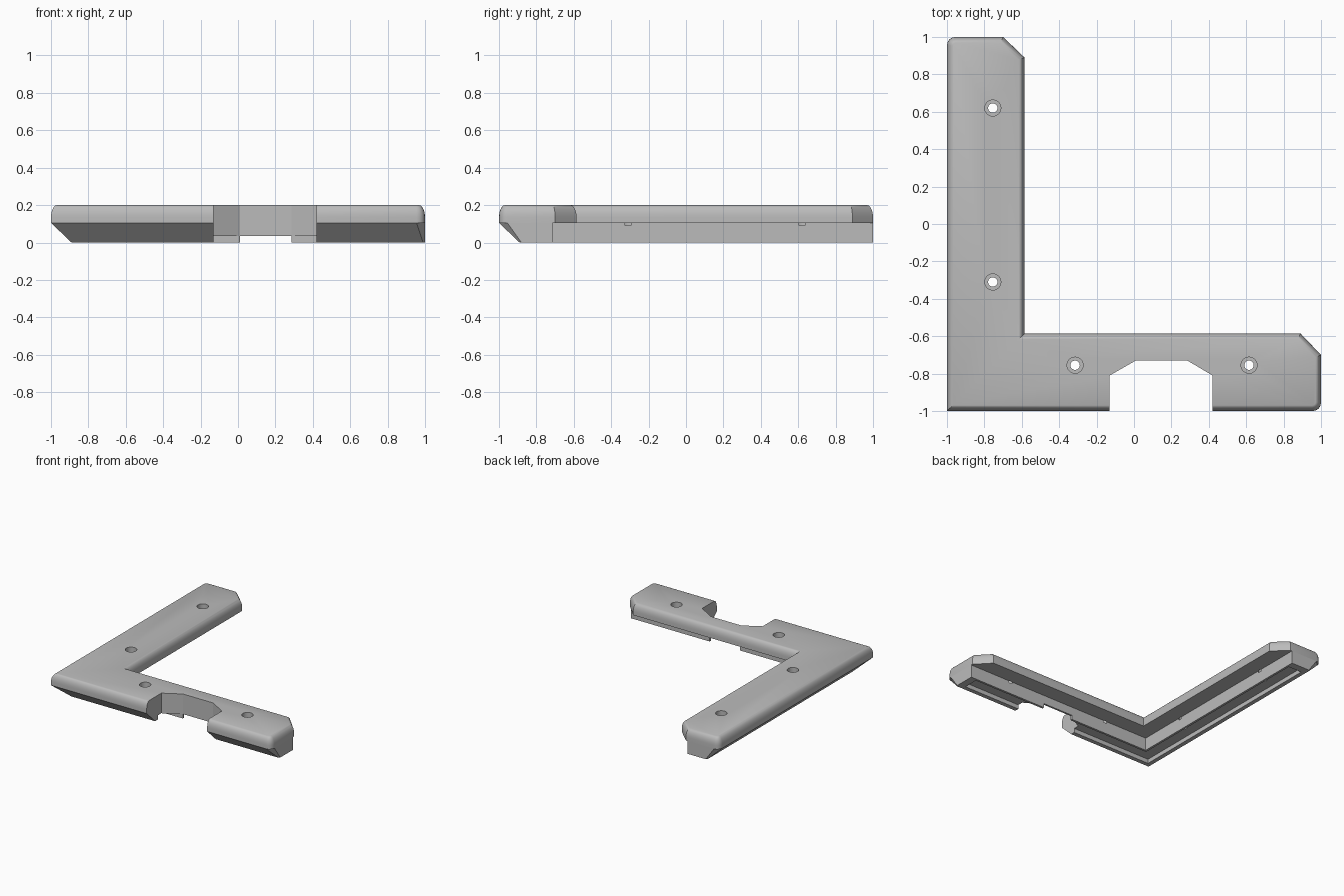
import bpy, bmesh
from math import sin, cos, pi, radians
from mathutils import Vector

cube = bpy.data.objects.get("Cube")
if cube:
    bpy.data.objects.remove(cube, do_unlink=True)

grey = bpy.data.materials.new("plain grey")
grey.use_nodes = True
color = (0.5, 0.5, 0.5, 1)
grey.diffuse_color = color
grey.node_tree.nodes["Principled BSDF"].inputs["Base Color"].default_value = color


def loft(name, layers):
    """Closed solid through (outline, z) layers with equal point counts."""
    bm = bmesh.new()
    rings = [[bm.verts.new((x, y, z)) for x, y in pts] for pts, z in layers]
    for a, b in zip(rings, rings[1:]):
        for i in range(len(a)):
            j = (i + 1) % len(a)
            bm.faces.new((a[i], a[j], b[j], b[i]))
    bm.faces.new(rings[0][::-1])
    bm.faces.new(rings[-1])
    bmesh.ops.recalc_face_normals(bm, faces=bm.faces)
    mesh = bpy.data.meshes.new(name)
    bm.to_mesh(mesh)
    bm.free()
    mesh.materials.append(grey)
    obj = bpy.data.objects.new(name, mesh)
    bpy.context.collection.objects.link(obj)
    return obj


def inset(pts, d):
    """Mitred inset of a counter-clockwise outline."""
    out = []
    for i, p in enumerate(pts):
        p = Vector(p)
        e1 = (p - Vector(pts[i - 1])).normalized()
        e2 = (Vector(pts[(i + 1) % len(pts)]) - p).normalized()
        n1, n2 = Vector((-e1.y, e1.x)), Vector((-e2.y, e2.x))
        out.append(p + (n1 + n2) * d / (1 + n1.dot(n2)))
    return out


def mirrored_l(outer, half):
    """Complete an outline that is symmetric about the x = y diagonal."""
    return [(outer, outer)] + half + [(y, x) for x, y in half[-2::-1]]


def circle(x, y, r, n=32):
    return [(x + r * cos(2 * pi * i / n), y + r * sin(2 * pi * i / n)) for i in range(n)]


# Top plate: L outline with chamfered ends and rounded upper edges
r = 0.045
corner = [(1 - r + r * sin(t * pi / 8), -1 + r - r * cos(t * pi / 8)) for t in range(5)]
outline = mirrored_l(-1, corner + [(1, -0.7), (0.89, -0.585), (-0.585, -0.585)])
layers = [(outline, 0.105)]
for k in range(7):
    a = radians(k * 14)
    layers.append((inset(outline, 0.034 * (1 - cos(a))), 0.135 + 0.065 * min(1, sin(a) / sin(radians(84)))))
plate = loft("top_plate", layers)

# Lower lip: narrower L with a sloped outer side
lip_top = mirrored_l(-1, [(0.955, -1), (1, -0.955), (1, -0.715), (-0.715, -0.715)])
lip_low = mirrored_l(-0.89, [(0.99, -0.89), (1, -0.88), (1, -0.715), (-0.715, -0.715)])
lip = loft("lower_lip", [(lip_low, 0), (lip_top, 0.105)])

# Cutters: front notch, slot under it, underside groove and stepped screw holes
notch = [(-0.13, -1.2), (0.42, -1.2), (0.42, -0.81), (0.285, -0.73), (0.01, -0.73), (-0.13, -0.81)]
slot = [(0.01, -0.78), (0.285, -0.78), (0.285, -0.65), (0.01, -0.65)]
groove = mirrored_l(-0.855, [(0.94, -0.855), (0.94, -0.733), (-0.733, -0.733)])
cutters = [loft("notch_cutter", [(notch, -0.1), (notch, 0.3)]),
           loft("slot_cutter", [(slot, -0.1), (slot, 0.035)]),
           loft("groove_cutter", [(groove, -0.1), (groove, 0.035)])]
for x, y in [(-0.755, 0.62), (-0.755, -0.31), (-0.315, -0.755), (0.615, -0.755)]:
    small, wide = circle(x, y, 0.025), circle(x, y, 0.043)
    cutters.append(loft("hole_cutter", [(small, -0.1), (small, 0.09), (wide, 0.09), (wide, 0.3)]))

for obj in (plate, lip):
    bpy.ops.object.select_all(action="DESELECT")
    obj.select_set(True)
    bpy.context.view_layer.objects.active = obj
    for c in cutters:
        mod = obj.modifiers.new("cut", "BOOLEAN")
        mod.operation, mod.solver, mod.object = "DIFFERENCE", "EXACT", c
        bpy.ops.object.modifier_apply(modifier=mod.name)
    bpy.ops.object.shade_smooth_by_angle(angle=radians(28))
for c in cutters:
    bpy.data.objects.remove(c, do_unlink=True)
